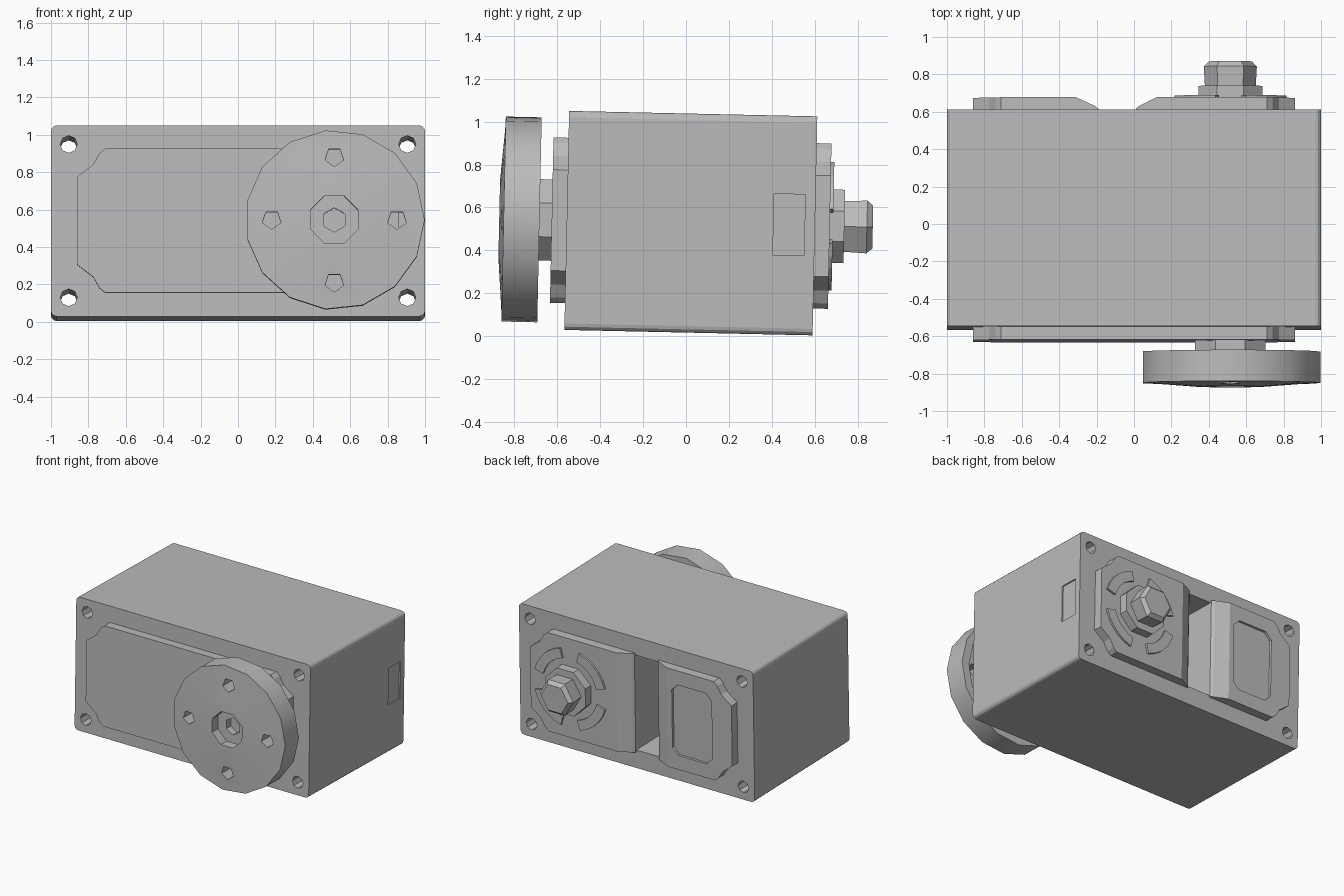
import bpy, bmesh
from math import cos, sin, pi, radians
from mathutils import Matrix

if "Cube" in bpy.data.objects:
    bpy.data.objects.remove(bpy.data.objects["Cube"])

grey = bpy.data.materials.new("plain_grey")
grey.use_nodes = True
grey.diffuse_color = (0.5, 0.5, 0.5, 1)
grey.node_tree.nodes["Principled BSDF"].inputs["Base Color"].default_value = (0.5, 0.5, 0.5, 1)

# The whole unit leans back slightly
POSE = Matrix.Translation((0, 0.0225, 0.527)) @ Matrix.Rotation(radians(-1.25), 4, 'X')
AXLE = 0.515


def loft(name, *rings):
    """Solid through (outline, y) rings; outlines are lists of (x, z)."""
    bm = bmesh.new()
    loops = [[bm.verts.new((x, y, z)) for x, z in pts] for pts, y in rings]
    n = len(loops[0])
    for a, b in zip(loops, loops[1:]):
        for i in range(n):
            j = (i + 1) % n
            bm.faces.new((a[i], a[j], b[j], b[i]))
    bm.faces.new(loops[0])
    bm.faces.new(loops[-1])
    bmesh.ops.recalc_face_normals(bm, faces=bm.faces)
    mesh = bpy.data.meshes.new(name)
    bm.to_mesh(mesh)
    bm.free()
    mesh.materials.append(grey)
    ob = bpy.data.objects.new(name, mesh)
    bpy.context.collection.objects.link(ob)
    ob.matrix_world = POSE
    return ob


def prism(name, pts, y0, y1):
    return loft(name, (pts, y0), (pts, y1))


def ngon(n, r, cx=AXLE, cz=0.0, start=0.0):
    return [(cx + r * cos(start + 2 * pi * i / n), cz + r * sin(start + 2 * pi * i / n))
            for i in range(n)]


def chamfered(x0, x1, h, c):
    return [(x0 + c, -h), (x1 - c, -h), (x1, c - h), (x1, h - c),
            (x1 - c, h), (x0 + c, h), (x0, h - c), (x0, c - h)]


def cut(ob, cutter):
    cutter.hide_render = True
    mod = ob.modifiers.new("cut", 'BOOLEAN')
    mod.operation = 'DIFFERENCE'
    mod.solver = 'EXACT'
    mod.object = cutter
    bpy.context.view_layer.update()
    bpy.context.view_layer.objects.active = ob
    bpy.ops.object.modifier_apply(modifier=mod.name)
    bpy.data.objects.remove(cutter)


# Case with softened long edges
rounded = []
for cx, cz, a in ((0.97, 0.48, 0), (-0.97, 0.48, 1), (-0.97, -0.48, 2), (0.97, -0.48, 3)):
    rounded += [(cx + 0.03 * cos(pi / 2 * (a + t / 3)), cz + 0.03 * sin(pi / 2 * (a + t / 3)))
                for t in range(4)]
case = prism("case", rounded, -0.578, 0.578)

# Screw holes right through the case
for sx in (-1, 1):
    for sz in (-1, 1):
        cut(case, prism("screw_hole", ngon(8, 0.046, sx * 0.905, sz * 0.41), -0.7, 0.7))

# Cable slot in the back
slot = [(-0.19, -0.37), (0.01, -0.37), (0.01, 0.37), (-0.19, 0.37)]
cut(case, prism("cable_slot", slot, 0.15, 0.7))

# Shallow socket on the left side
socket = [(0.99, -0.14), (1.1, -0.14), (1.1, 0.145), (0.99, 0.145)]
cut(case, prism("side_socket", socket, 0.385, 0.53))

# Cover plates share one notched end profile
NOTCH = [(0.71, 0.385), (0.74, 0.36), (0.775, 0.3), (0.86, 0.235)]


def plate_end(side):
    upper = [(side * x, z) for x, z in NOTCH]
    return upper + [(x, -z) for x, z in reversed(upper)]


front_cover = prism("front_cover", plate_end(1) + plate_end(-1)[::-1], -0.648, -0.56)


def back_cover(name, side, base, top):
    def ring(x):
        return plate_end(side) + [(x, -0.385), (x, 0.385)]
    mid = base + (top - base) * 0.15
    return loft(name, (ring(base), 0.56), (ring(base), 0.585),
                (ring(mid), 0.6), (ring(top), 0.647))


back_cover("back_cover_left", 1, 0.01, 0.12)
right_cover = back_cover("back_cover_right", -1, -0.19, -0.31)
cut(right_cover, prism("label_recess", chamfered(-0.69, -0.35, 0.275, 0.05), 0.628, 0.7))

# Raised arcs round the rear bearing
for k in range(4):
    angles = [radians(90 * k + 15 + 12 * i) for i in range(6)]
    arc = [(AXLE + 0.31 * cos(a), 0.31 * sin(a)) for a in angles]
    arc += [(AXLE + 0.235 * cos(a), 0.235 * sin(a)) for a in reversed(angles)]
    prism(f"bearing_arc_{k + 1}", arc, 0.64, 0.662)

# Rear washer and chamfered nut
prism("rear_washer", ngon(8, 0.185, start=pi / 8), 0.63, 0.715)
loft("rear_nut", (ngon(6, 0.135), 0.7), (ngon(6, 0.142), 0.82), (ngon(6, 0.115), 0.8475))

# Output collar and round horn
prism("output_collar", ngon(8, 0.205, start=pi / 8), -0.765, -0.63)
horn = loft("round_horn", (ngon(15, 0.48, 0.518), -0.705), (ngon(15, 0.48, 0.518), -0.872),
            (ngon(15, 0.42), -0.874), (ngon(15, 0.18), -0.8925))
cut(horn, prism("horn_hollow", ngon(15, 0.42), -0.75, -0.65))
for k in range(4):
    x, z = AXLE + 0.335 * cos(k * pi / 2), 0.335 * sin(k * pi / 2)
    cut(horn, prism("horn_hole", ngon(5, 0.052, x, z, -pi / 2), -1, -0.6))
cut(horn, prism("hub_recess", ngon(8, 0.137, start=pi / 8), -1, -0.82))
cut(horn, prism("hub_socket", ngon(6, 0.065, start=pi / 6), -1, -0.74))

bpy.ops.object.select_all(action='DESELECT')
horn.select_set(True)
bpy.context.view_layer.objects.active = horn
bpy.ops.object.shade_smooth_by_angle(angle=radians(30))
